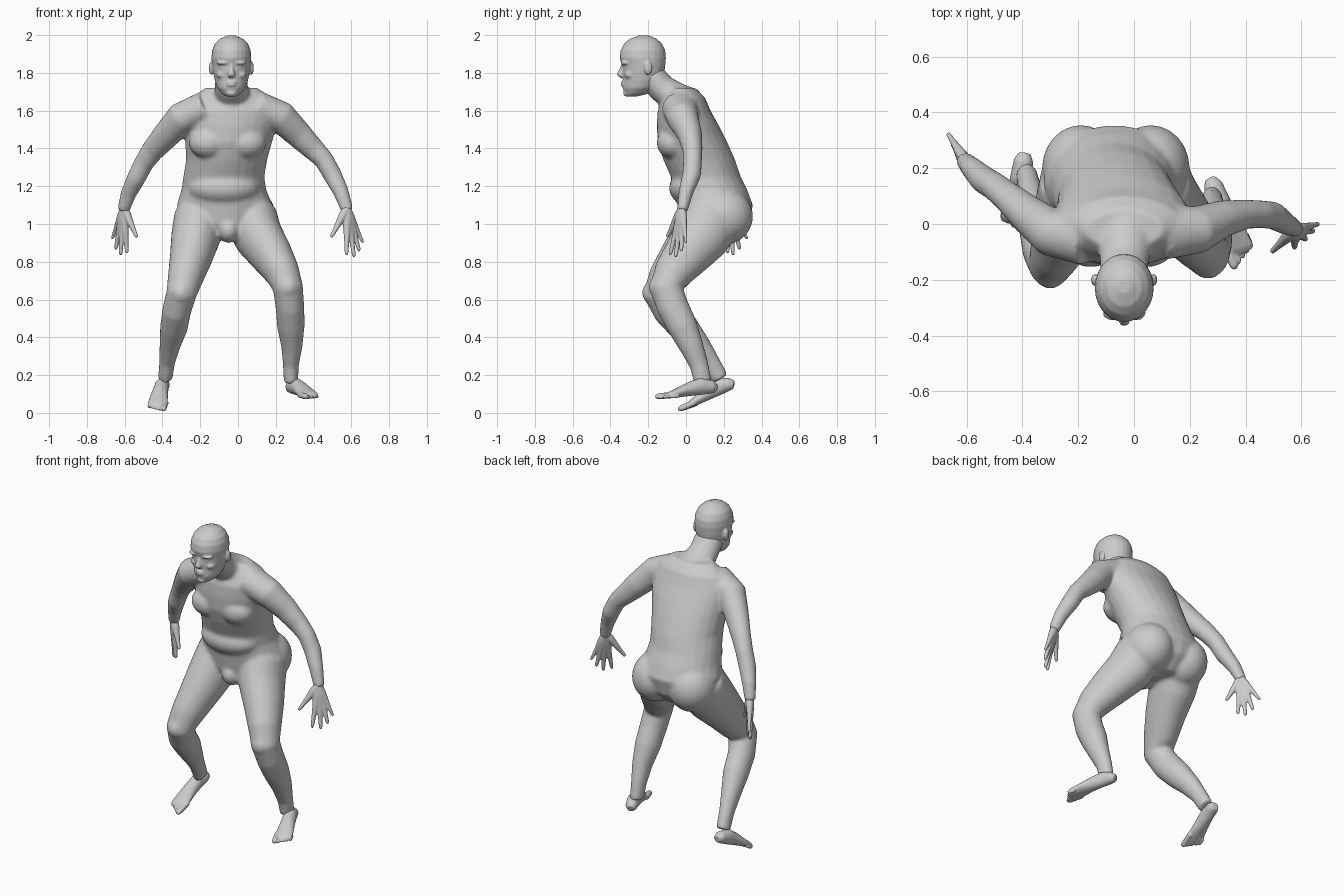
import bpy
import bmesh
from math import cos, sin, pi
from mathutils import Matrix, Vector

default_cube = bpy.data.objects.get("Cube")
if default_cube:
    bpy.data.objects.remove(default_cube, do_unlink=True)

skin = bpy.data.materials.new("grey_skin")
skin.use_nodes = True
skin_colour = (0.6, 0.6, 0.6, 1)
skin.diffuse_color = skin_colour
skin.node_tree.nodes["Principled BSDF"].inputs["Base Color"].default_value = skin_colour

X_AXIS, Y_AXIS = Vector((1, 0, 0)), Vector((0, 1, 0))
SIDES = 24


def loft(bm, centres, radii, reference=X_AXIS, level=False):
    """Skin a closed tube of elliptical rings; level keeps every ring horizontal."""
    centres = [Vector(c) for c in centres]
    rings = []
    for i, centre in enumerate(centres):
        after = centres[min(i + 1, len(centres) - 1)]
        before = centres[max(i - 1, 0)]
        tangent = (after - before).normalized()
        across = (reference - tangent * reference.dot(tangent)).normalized()
        depth = tangent.cross(across)
        if level:
            across, depth = X_AXIS, Y_AXIS
        wide, deep = radii[i]
        ring = []
        for k in range(SIDES):
            a = 2 * pi * k / SIDES
            ring.append(bm.verts.new(centre + across * wide * cos(a) + depth * deep * sin(a)))
        rings.append(ring)
    for lower, upper in zip(rings, rings[1:]):
        for k in range(SIDES):
            n = (k + 1) % SIDES
            bm.faces.new((lower[k], lower[n], upper[n], upper[k]))
    bm.faces.new(rings[0][::-1])
    bm.faces.new(rings[-1])


def blob(bm, centre, size):
    """Add an ellipsoid of flesh."""
    matrix = Matrix.Translation(centre) @ Matrix.Diagonal((*size, 1))
    bmesh.ops.create_uvsphere(bm, u_segments=SIDES, v_segments=14, radius=1, matrix=matrix)


def finish(bm, name, voxel, smoothing):
    """Fuse the overlapping volumes into one smooth skin."""
    bmesh.ops.recalc_face_normals(bm, faces=bm.faces)
    mesh = bpy.data.meshes.new(name)
    bm.to_mesh(mesh)
    bm.free()
    obj = bpy.data.objects.new(name, mesh)
    bpy.context.collection.objects.link(obj)
    bpy.context.view_layer.objects.active = obj
    remesh = obj.modifiers.new("fuse", "REMESH")
    remesh.mode = "VOXEL"
    remesh.voxel_size = voxel
    relax = obj.modifiers.new("relax", "SMOOTH")
    relax.factor = 0.5
    relax.iterations = smoothing
    for modifier in ("fuse", "relax"):
        bpy.ops.object.modifier_apply(modifier=modifier)
    obj.data.materials.clear()
    obj.data.materials.append(skin)
    for polygon in obj.data.polygons:
        polygon.use_smooth = True
        polygon.material_index = 0
    return obj


body = bmesh.new()

# Torso: crotch, hips, waist, ribs and shoulders
torso = [
    ((-.06, .13, .92), (.10, .12)),
    ((-.07, .15, 1.0), (.22, .18)),
    ((-.07, .155, 1.1), (.255, .2)),
    ((-.075, .13, 1.18), (.225, .195)),
    ((-.075, .105, 1.25), (.215, .185)),
    ((-.06, .07, 1.34), (.215, .19)),
    ((-.05, .035, 1.43), (.23, .185)),
    ((-.04, .01, 1.52), (.245, .165)),
    ((-.035, -.01, 1.6), (.25, .14)),
    ((-.035, -.01, 1.67), (.21, .11)),
    ((-.035, -.02, 1.72), (.14, .07)),
]
loft(body, *zip(*torso), level=True)

# Chest, belly, buttocks and groin
for side in (-1, 1):
    blob(body, (-.055 + side * .1, -.07, 1.43), (.105, .085, .085))
    blob(body, (-.065 + side * .125, .2, 1.04), (.14, .155, .15))
blob(body, (-.075, .04, 1.19), (.19, .13, .1))
blob(body, (-.05, .03, .97), (.06, .08, .07))

# Neck
loft(body,
     [(-.03, .02, 1.62), (-.03, -.06, 1.67), (-.035, -.13, 1.72), (-.035, -.19, 1.79)],
     [(.12, .1), (.1, .085), (.088, .075), (.085, .075)])

# Arms, from the collar to the wrist
arm_radii = [(.1, .085), (.085, .085), (.066, .072), (.053, .06),
             (.05, .052), (.05, .05), (.039, .042), (.029, .033)]
left_arm = [(.1, -.03, 1.62), (.23, -.02, 1.565), (.32, .02, 1.475), (.4, .035, 1.395),
            (.455, .035, 1.34), (.5, .03, 1.26), (.545, 0, 1.17), (.58, -.02, 1.07)]
right_arm = [(-.17, -.05, 1.62), (-.3, -.03, 1.56), (-.385, .04, 1.465), (-.455, .1, 1.385),
             (-.5, .135, 1.32), (-.54, .16, 1.24), (-.58, .2, 1.16), (-.608, .23, 1.07)]
for path in (left_arm, right_arm):
    loft(body, path, arm_radii, Y_AXIS)

# Legs, from the hip to the ankle
leg_radii = [(.14, .16), (.13, .15), (.112, .125), (.093, .103), (.08, .09),
             (.076, .085), (.073, .08), (.056, .064), (.042, .05), (.038, .047)]
left_leg = [(.07, .14, 1.03), (.11, .08, .93), (.18, 0, .83), (.235, -.07, .74), (.265, -.105, .66),
            (.275, -.07, .56), (.28, -.02, .46), (.285, .03, .35), (.28, .07, .25), (.28, .09, .16)]
right_leg = [(-.2, .14, 1.03), (-.225, .07, .93), (-.25, -.02, .82), (-.28, -.1, .71), (-.3, -.14, .63),
             (-.325, -.09, .54), (-.34, -.01, .45), (-.36, .065, .36), (-.375, .13, .27), (-.385, .18, .18)]
for path in (left_leg, right_leg):
    loft(body, path, leg_radii)
    blob(body, Vector(path[4]) + Vector((0, -.04, .005)), (.055, .052, .06))

finish(body, "body", .01, 8)

# Head: chin, jaw, face and skull
head = bmesh.new()
middle = -.035
skull = [
    (1.675, -.29, .025, .03),
    (1.69, -.262, .05, .062),
    (1.72, -.245, .075, .09),
    (1.76, -.23, .088, .103),
    (1.8, -.226, .096, .111),
    (1.835, -.224, .101, .114),
    (1.88, -.229, .106, .123),
    (1.92, -.228, .102, .118),
    (1.955, -.228, .088, .1),
    (1.98, -.226, .062, .072),
    (1.998, -.222, .022, .026),
]
loft(head, [(middle, y, z) for z, y, w, d in skull], [(w, d) for z, y, w, d in skull], level=True)

# Nose, chin and lips
loft(head,
     [(middle, -.325, 1.85), (middle, -.338, 1.82), (middle, -.35, 1.79), (middle, -.34, 1.775)],
     [(.01, .014), (.012, .016), (.02, .018), (.014, .01)], level=True)
blob(head, (middle, -.313, 1.693), (.028, .02, .018))
for z in (1.736, 1.75):
    blob(head, (middle, -.333, z), (.026, .012, .007))

# Brows, eyes, cheeks and ears
for side in (-1, 1):
    blob(head, (middle + side * .042, -.318, 1.853), (.036, .028, .012))
    blob(head, (middle + side * .04, -.313, 1.828), (.017, .016, .01))
    blob(head, (middle + side * .05, -.296, 1.79), (.03, .03, .022))
    blob(head, (middle + side * .106, -.2, 1.825), (.013, .021, .036))
finish(head, "head", .006, 3)


def build_hand(name, wrist, tips):
    """Thumb first, then the fingers; their roots merge into the palm."""
    bm = bmesh.new()
    wrist = Vector(wrist)
    for i, tip in enumerate(tips):
        tip = Vector(tip)
        girth = 1 if i < 4 else .85
        stops = (0, .25, .48, .75, .96, 1)
        sizes = (.022, .023, .018, .0125, .01, .005)
        loft(bm, [wrist.lerp(tip, s) for s in stops],
             [(r * girth, r * girth) for r in sizes])
    finish(bm, name, .005, 2)


build_hand("left_hand", (.577, -.02, 1.085),
           [(.493, -.1, .93), (.575, -.085, .835), (.615, -.055, .825), (.643, -.025, .855), (.662, 0, .9)])
build_hand("right_hand", (-.605, .228, 1.085),
           [(-.535, .18, .93), (-.588, .22, .845), (-.622, .25, .835), (-.648, .285, .865), (-.667, .325, .92)])


def build_foot(name, heel, toe, inner):
    """Loft the sole from heel to ball, then add five toes; inner points to the big toe."""
    bm = bmesh.new()
    heel, toe = Vector(heel), Vector(toe)
    forward = toe - heel
    side = forward.cross(Vector((0, 0, 1))).normalized()
    up = side.cross(forward).normalized()
    if side.x * inner < 0:
        side = -side
    sections = [(.01, .022, .022), (.08, .035, .035), (.25, .038, .045),
                (.45, .042, .038), (.65, .05, .026), (.8, .052, .018), (.86, .045, .012)]
    loft(bm, [heel + forward * t + up * h for t, w, h in sections],
         [(w, h) for t, w, h in sections])
    for i in range(5):
        size = .016 if i == 0 else .0115 - i * .0006
        offset = side * (.04 - i * .021)
        reach = 1 - i * .035
        points = [heel + forward * t + offset + up * size for t in (.7, reach - .06, reach - .02, reach)]
        loft(bm, points, [(size, size), (size, size), (size * .8, size * .8), (size * .4, size * .4)])
    finish(bm, name, .005, 3)


build_foot("left_foot", (.272, .165, .105), (.4, -.145, .07), -1)
build_foot("right_foot", (-.39, .265, .13), (-.435, -.03, .002), 1)
